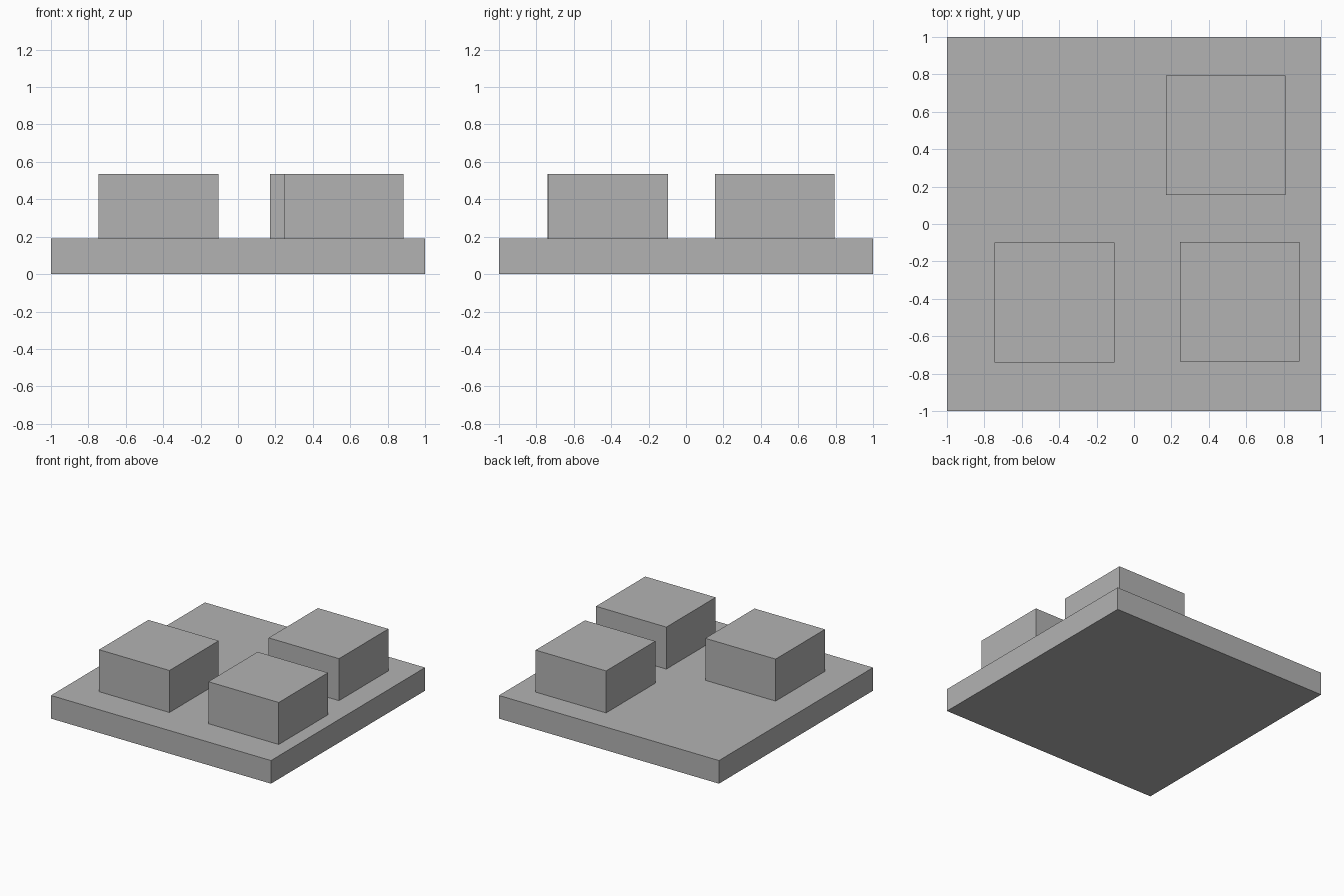
import bpy

if "Cube" in bpy.data.objects:
    bpy.data.objects.remove(bpy.data.objects["Cube"])

grey = bpy.data.materials.new("plain_grey")
grey.diffuse_color = (0.45, 0.45, 0.45, 1.0)
grey.use_nodes = True
grey.node_tree.nodes["Principled BSDF"].inputs["Base Color"].default_value = grey.diffuse_color


def box(name, center, size):
    """Axis-aligned box with flat faces."""
    bpy.ops.mesh.primitive_cube_add(size=1, location=center)
    ob = bpy.context.object
    ob.name = name
    ob.scale = size
    bpy.ops.object.transform_apply(location=False, rotation=False, scale=True)
    ob.data.materials.append(grey)
    return ob


BASE_H = 0.19
BLOCK_W = 0.64
BLOCK_H = 0.345

# Square base slab
box("base_slab", (0, 0, BASE_H / 2), (2, 2, BASE_H))

# Three equal blocks standing on the slab
blocks = {
    "front_left_block": (-0.425, -0.42),
    "front_right_block": (0.565, -0.415),
    "back_right_block": (0.49, 0.475),
}
for name, (x, y) in blocks.items():
    box(name, (x, y, BASE_H + BLOCK_H / 2), (BLOCK_W, BLOCK_W, BLOCK_H))
